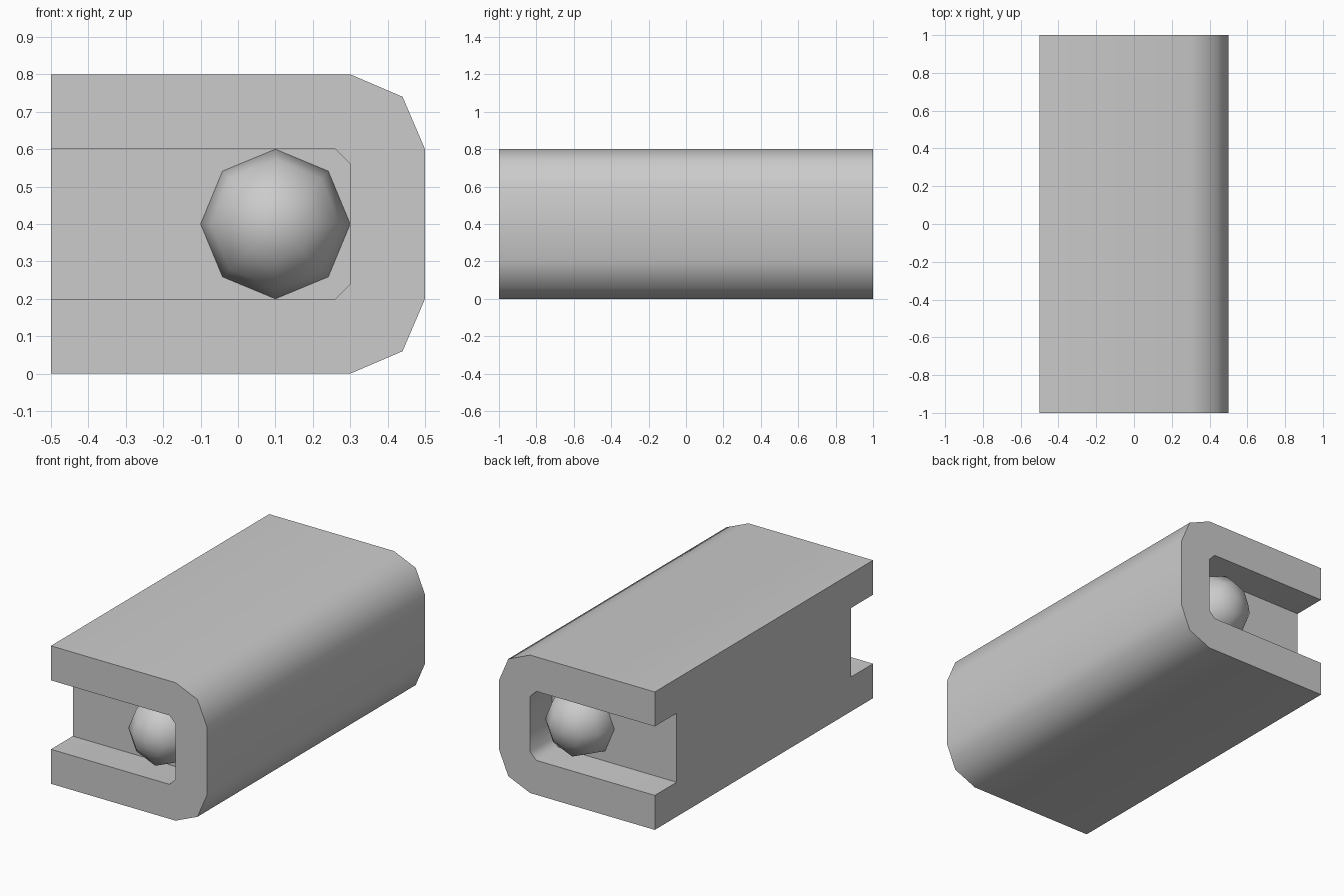
import bpy
import bmesh
from math import radians
from mathutils import Matrix

if "Cube" in bpy.data.objects:
    bpy.data.objects.remove(bpy.data.objects["Cube"])


def finish(bm, name):
    bmesh.ops.recalc_face_normals(bm, faces=bm.faces)
    mesh = bpy.data.meshes.new(name)
    bm.to_mesh(mesh)
    bm.free()
    obj = bpy.data.objects.new(name, mesh)
    bpy.context.collection.objects.link(obj)
    return obj


def prism(name, profile, y0, y1):
    """Extrude an (x, z) profile along y."""
    bm = bmesh.new()
    face = bm.faces.new([bm.verts.new((x, y0, z)) for x, z in profile])
    new = bmesh.ops.extrude_face_region(bm, geom=[face])["geom"]
    verts = [g for g in new if isinstance(g, bmesh.types.BMVert)]
    bmesh.ops.translate(bm, verts=verts, vec=(0, y1 - y0, 0))
    return finish(bm, name)


def smooth(obj, angle):
    bpy.ops.object.select_all(action='DESELECT')
    obj.select_set(True)
    bpy.context.view_layer.objects.active = obj
    bpy.ops.object.shade_smooth_by_angle(angle=radians(angle))


def mirror_z(half):
    return half + [(x, 0.8 - z) for x, z in reversed(half)]


# Long body, rounded along its right side
body = prism("body", mirror_z([(-0.5, 0), (0.3, 0), (0.44, 0.06), (0.5, 0.2)]), -1, 1)

# Open-sided pocket at each end
pocket = mirror_z([(-0.7, 0.2), (0.26, 0.2), (0.3, 0.24)])
for y0, y1 in ((-1.2, -0.8), (0.8, 1.2)):
    cutter = prism("pocket_cutter", pocket, y0, y1)
    cutter.hide_render = True
    mod = body.modifiers.new("pocket", 'BOOLEAN')
    mod.operation = 'DIFFERENCE'
    mod.solver = 'EXACT'
    mod.object = cutter
    bpy.context.view_layer.objects.active = body
    bpy.ops.object.modifier_apply(modifier=mod.name)
    bpy.data.objects.remove(cutter)
smooth(body, 50)

# Low-poly ball half sunk into each pocket's wall, poles along y
for name, y in (("front_ball", -0.8), ("back_ball", 0.8)):
    bm = bmesh.new()
    bmesh.ops.create_uvsphere(bm, u_segments=8, v_segments=6, radius=0.2,
                              matrix=Matrix.Rotation(radians(90), 4, 'X'))
    ball = finish(bm, name)
    ball.location = (0.1, y, 0.4)
    smooth(ball, 60)
